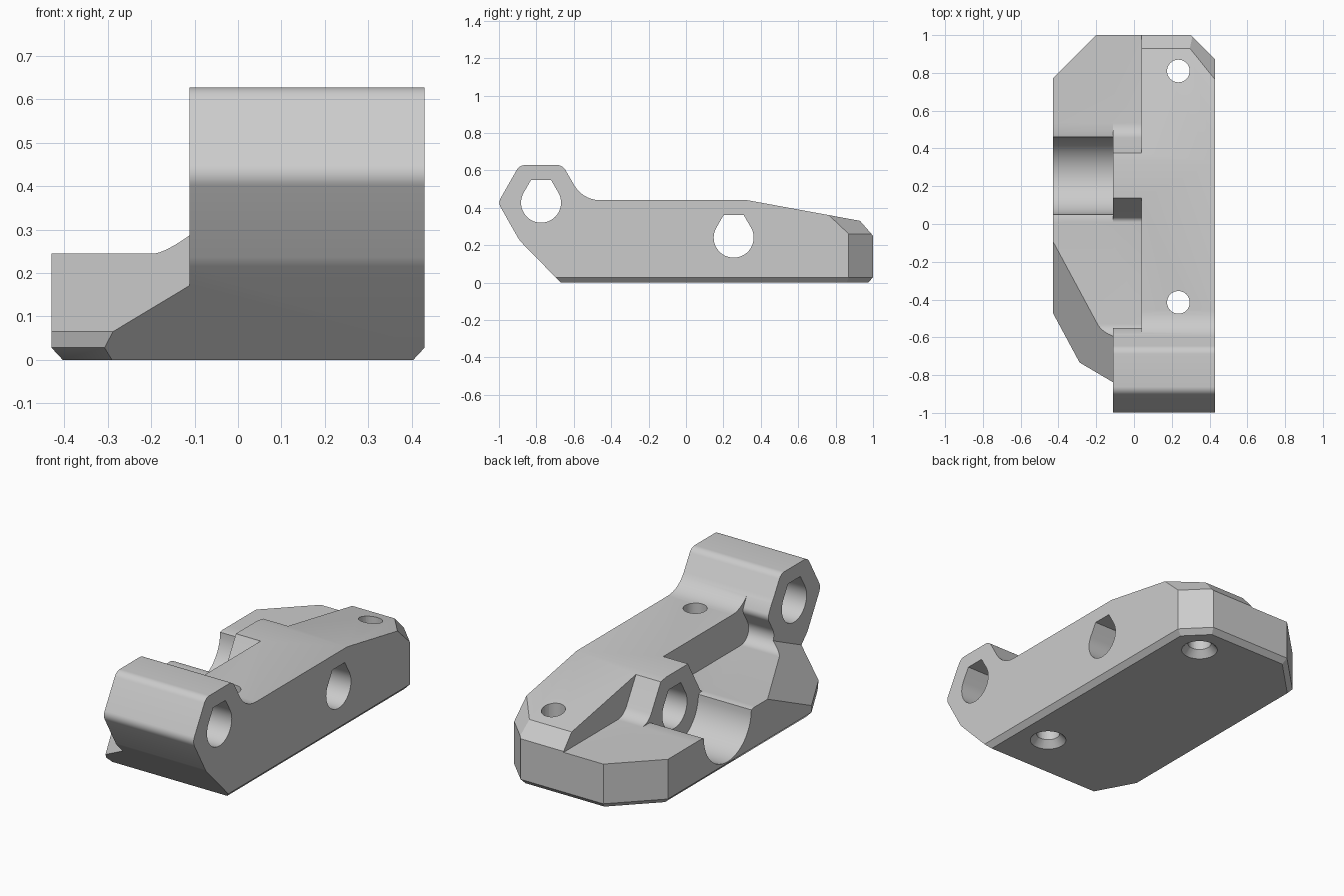
import bpy, bmesh, math
from mathutils import Vector

if "Cube" in bpy.data.objects:
    bpy.data.objects.remove(bpy.data.objects["Cube"])

X, Y, Z = Vector((1, 0, 0)), Vector((0, 1, 0)), Vector((0, 0, 1))


def rounded(points):
    """Turn (u, v, radius) corners into a profile with filleted corners."""
    out = []
    for i, (u, v, *rad) in enumerate(points):
        p = Vector((u, v))
        if not rad:
            out.append(p)
            continue
        a = (Vector(points[i - 1][:2]) - p).normalized()
        b = (Vector(points[(i + 1) % len(points)][:2]) - p).normalized()
        half = a.angle(b) / 2
        centre = p + (a + b).normalized() * rad[0] / math.sin(half)
        start = p + a * rad[0] / math.tan(half) - centre
        end = p + b * rad[0] / math.tan(half) - centre
        turn = math.atan2(start.x * end.y - start.y * end.x, start.dot(end))
        n = max(2, math.ceil(abs(turn) / 0.16))
        for k in range(n + 1):
            t, s = turn * k / n, start
            out.append(centre + Vector((s.x * math.cos(t) - s.y * math.sin(t),
                                        s.x * math.sin(t) + s.y * math.cos(t))))
    return out


def prism(profile, origin, u, v, direction, length):
    """Extrude a flat profile into a closed solid."""
    bm = bmesh.new()
    base = [bm.verts.new(origin + u * p[0] + v * p[1]) for p in profile]
    face = bm.faces.new(base)
    ext = bmesh.ops.extrude_face_region(bm, geom=[face])
    moved = [g for g in ext["geom"] if isinstance(g, bmesh.types.BMVert)]
    bmesh.ops.translate(bm, verts=moved, vec=direction * length)
    bmesh.ops.recalc_face_normals(bm, faces=bm.faces)
    return bm


def slice_off(bm, point, normal):
    """Remove everything beyond a plane and close the opening."""
    cut = bmesh.ops.bisect_plane(bm, geom=bm.verts[:] + bm.edges[:] + bm.faces[:], dist=1e-5,
                                 plane_co=point, plane_no=normal, clear_outer=True)
    edges = [g for g in cut["geom_cut"] if isinstance(g, bmesh.types.BMEdge)]
    bmesh.ops.holes_fill(bm, edges=edges, sides=0)
    bmesh.ops.recalc_face_normals(bm, faces=bm.faces)


def make_object(name, bm):
    mesh = bpy.data.meshes.new(name)
    bm.to_mesh(mesh)
    bm.free()
    obj = bpy.data.objects.new(name, mesh)
    bpy.context.collection.objects.link(obj)
    return obj


def subtract(obj, name, bm):
    cutter = make_object(name, bm)
    cutter.hide_render = True
    bpy.context.view_layer.objects.active = obj
    mod = obj.modifiers.new(name, "BOOLEAN")
    mod.operation, mod.solver, mod.object = "DIFFERENCE", "EXACT", cutter
    bpy.ops.object.modifier_apply(modifier=name)
    bpy.data.objects.remove(cutter)


# Full-width side profile: hexagonal clamp end, flat bar, tapered tail
side = rounded([(-0.67, 0), (-0.89, 0.225, 0.1), (-1.005, 0.427, 0.05), (-0.89, 0.628, 0.05),
                (-0.66, 0.628, 0.05), (-0.551, 0.44, 0.16), (0.33, 0.44), (0.93, 0.33),
                (1, 0.25), (1, 0)])
bm = prism(side, X * -0.43, Y, Z, X, 0.86)

# Clipped tail corners and the bevel around the bottom
slice_off(bm, (-0.2, 1, 0), (-1, 1, 0))
slice_off(bm, (0.3, 1, 0), (1, 1, 0))
slice_off(bm, (0.3, 1, 0.26), (1, 1, 1.06))
for point, normal in (((0.43, 0, 0.028), X), ((-0.43, 0, 0.028), -X), ((0, 1, 0.028), Y),
                      ((0.3, 1, 0.028), (X + Y).normalized()),
                      ((-0.2, 1, 0.028), (Y - X).normalized())):
    slice_off(bm, point, normal - Z * 0.93)
bracket = make_object("bracket_body", bm)

# Clear the space above the low side plate, leaving the rod boss standing
air = rounded([(-0.65, 0.245, 0.07), (-0.545, 0.427, 0.04), (-0.597, 0.53), (-0.597, 1),
               (2, 1), (2, 0.245), (0.483, 0.245, 0.09), (0.37, 0.44, 0.03), (0.37, 0.6),
               (0.14, 0.6), (0.14, 0.44, 0.03), (0.027, 0.245, 0.03)])
subtract(bracket, "plate_clearance", prism(air, X * -1, Y, Z, X, 1.04))

# Rounded trough in the plate beside the rod boss
rod_y, rod_z = 0.255, 0.24
trough = [(rod_y + 0.205 * math.cos(a), rod_z + 0.205 * math.sin(a))
          for a in (math.pi * (1 + k / 24) for k in range(25))]
trough = [(-0.1, 0.7), (-0.1, 0.245), (0.03, 0.245)] + trough + [
    (0.48, 0.245), (0.7, 0.245), (0.7, 0.7)]
subtract(bracket, "rod_trough", prism(trough, X * -1, Y, Z, X, 0.89))

# Slanted front corner of the plate, stopping at the clamp end
along = Vector((0.14, -0.26, 0)).normalized()
outward = Vector((along.y, -along.x, 0))
slant = [(-1.03, -1), (0, 0.028), (0, 0.065), (-2, 2.065), (2, 2.065), (2, -1)]
bm = prism(slant, Vector((-0.43, -0.47, 0)) - along * 2, outward, Z, along, 4)
slice_off(bm, (-0.112, 0, 0), X)
subtract(bracket, "slanted_corner", bm)

# Teardrop rod holes with flat tops
drop = [(0.107 * math.cos(a), 0.107 * math.sin(a))
        for a in (math.radians(150 + 240 * k / 32) for k in range(33))]
drop += [(0.053, 0.122), (-0.053, 0.122)]
for y, z in ((-0.775, 0.427), (rod_y, rod_z)):
    subtract(bracket, "rod_hole", prism(drop, X * -0.6 + Y * y + Z * z, Y, Z, X, 1.2))

# Vertical screw holes, countersunk underneath
for y in (0.81, -0.415):
    ring = [(math.cos(2 * math.pi * k / 32), math.sin(2 * math.pi * k / 32)) for k in range(32)]
    centre = X * 0.235 + Y * y
    subtract(bracket, "screw_hole", prism([(a * 0.06, b * 0.06) for a, b in ring],
                                          centre - Z * 0.2, X, Y, Z, 1))
    bm = prism([(a * 0.12, b * 0.12) for a, b in ring], centre - Z * 0.03, X, Y, Z, 0.07)
    for vert in bm.verts:
        if vert.co.z > 0:
            vert.co = centre + (vert.co - centre) * 0.48
            vert.co.z = 0.04
    subtract(bracket, "countersink", bm)

# Single grey finish
grey = bpy.data.materials.new("light_grey")
grey.use_nodes = True
colour = (0.6, 0.6, 0.6, 1)
grey.diffuse_color = colour
grey.node_tree.nodes["Principled BSDF"].inputs["Base Color"].default_value = colour
bracket.data.materials.clear()
bracket.data.materials.append(grey)
for poly in bracket.data.polygons:
    poly.material_index = 0

bpy.ops.object.select_all(action="DESELECT")
bracket.select_set(True)
bpy.context.view_layer.objects.active = bracket
bpy.ops.object.shade_smooth_by_angle(angle=math.radians(25))
